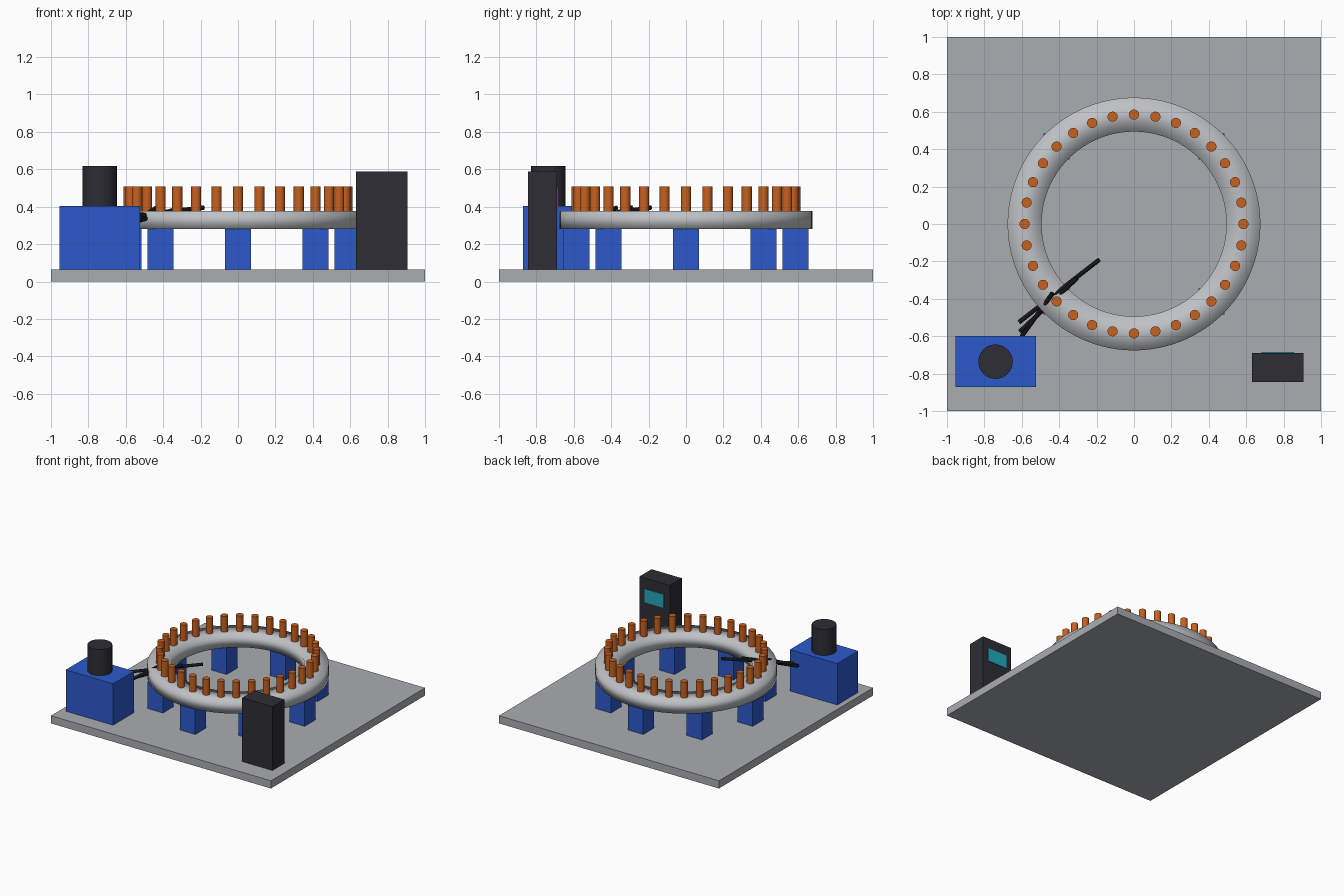
import bpy, bmesh, math
from mathutils import Vector

if "Cube" in bpy.data.objects:
    bpy.data.objects.remove(bpy.data.objects["Cube"], do_unlink=True)


def material(name, rgb):
    m = bpy.data.materials.new(name)
    m.use_nodes = True
    m.diffuse_color = (*rgb, 1)
    m.node_tree.nodes["Principled BSDF"].inputs["Base Color"].default_value = (*rgb, 1)
    return m


floor_grey = material("floor grey", (0.40, 0.42, 0.44))
ring_grey = material("light steel", (0.52, 0.54, 0.56))
blue = material("machine blue", (0.025, 0.10, 0.60))
dark = material("charcoal", (0.026, 0.026, 0.036))
orange = material("copper orange", (0.58, 0.12, 0.014))
teal = material("screen teal", (0.015, 0.40, 0.50))
black = material("thread black", (0.008, 0.008, 0.009))


def finish(name, bm, mat, smooth=False):
    bmesh.ops.recalc_face_normals(bm, faces=bm.faces)
    me = bpy.data.meshes.new(name)
    bm.to_mesh(me)
    bm.free()
    me.materials.append(mat)
    ob = bpy.data.objects.new(name, me)
    bpy.context.collection.objects.link(ob)
    if smooth:
        me.shade_smooth()
    return ob


def box(name, lo, hi, mat):
    lo, hi = Vector(lo), Vector(hi)
    bm = bmesh.new()
    bmesh.ops.create_cube(bm, size=1)
    for v in bm.verts:
        v.co = (lo + hi) / 2 + v.co * (hi - lo)
    return finish(name, bm, mat)


def rod(name, start, end, radius, mat, sides=24):
    start, end = Vector(start), Vector(end)
    axis = end - start
    bm = bmesh.new()
    bmesh.ops.create_cone(bm, cap_ends=True, segments=sides, radius1=radius,
                          radius2=radius, depth=axis.length)
    turn = axis.to_track_quat("Z", "Y")
    for v in bm.verts:
        v.co = (start + end) / 2 + turn @ v.co
    # round side, crisp rims
    for f in bm.faces:
        f.smooth = len(f.verts) == 4
    for e in bm.edges:
        e.smooth = all(len(f.verts) == 4 for f in e.link_faces)
    return finish(name, bm, mat)


# Floor slab
FLOOR = 0.063
box("base_plate", (-1, -1, 0), (1, 1, FLOOR), floor_grey)

# Ring: rectangular section spun round the centre, softly shaded
RADIUS, LOW, TOP = 0.585, 0.28, 0.378
bm = bmesh.new()
corners = [(RADIUS - 0.091, LOW), (RADIUS + 0.091, LOW),
           (RADIUS + 0.091, TOP), (RADIUS - 0.091, TOP)]
verts = [bm.verts.new((r, 0, z)) for r, z in corners]
edges = [bm.edges.new((verts[i], verts[(i + 1) % 4])) for i in range(4)]
bmesh.ops.spin(bm, geom=verts + edges, cent=(0, 0, 0), axis=(0, 0, 1),
               angle=math.tau, steps=96, use_merge=True)
bmesh.ops.remove_doubles(bm, verts=bm.verts, dist=0.0005)
finish("ring_bed", bm, ring_grey, smooth=True)

# Square legs under the ring
for i in range(8):
    a = math.tau * i / 8
    x, y = RADIUS * math.cos(a), RADIUS * math.sin(a)
    box(f"support_leg_{i + 1}", (x - 0.07, y - 0.07, FLOOR),
        (x + 0.07, y + 0.07, LOW + 0.002), blue)

# Upright pins on the ring
for i in range(32):
    a = math.tau * i / 32
    x, y = RADIUS * math.cos(a), RADIUS * math.sin(a)
    rod(f"pin_{i + 1}", (x, y, TOP - 0.01), (x, y, 0.507), 0.027, orange)

# Drive unit with its motor
box("drive_housing", (-0.955, -0.872, FLOOR), (-0.525, -0.6, 0.403), blue)
rod("drive_motor", (-0.74, -0.736, 0.4), (-0.74, -0.736, 0.617), 0.092, dark, 32)

# Control cabinet with a screen facing the ring
box("control_cabinet", (0.63, -0.845, FLOOR), (0.905, -0.69, 0.587), dark)
box("control_screen", (0.682, -0.692, 0.39), (0.855, -0.684, 0.5), teal)

# Thin feed rods passing through the ring
feeds = [((-0.615, -0.525, 0.345), (-0.185, -0.19, 0.395)),
         ((-0.61, -0.575, 0.30), (-0.305, -0.29, 0.395)),
         ((-0.6, -0.6, 0.29), (-0.435, -0.37, 0.395))]
for i, (start, end) in enumerate(feeds):
    rod(f"feed_rod_{i + 1}", start, end, 0.012, black, 12)
